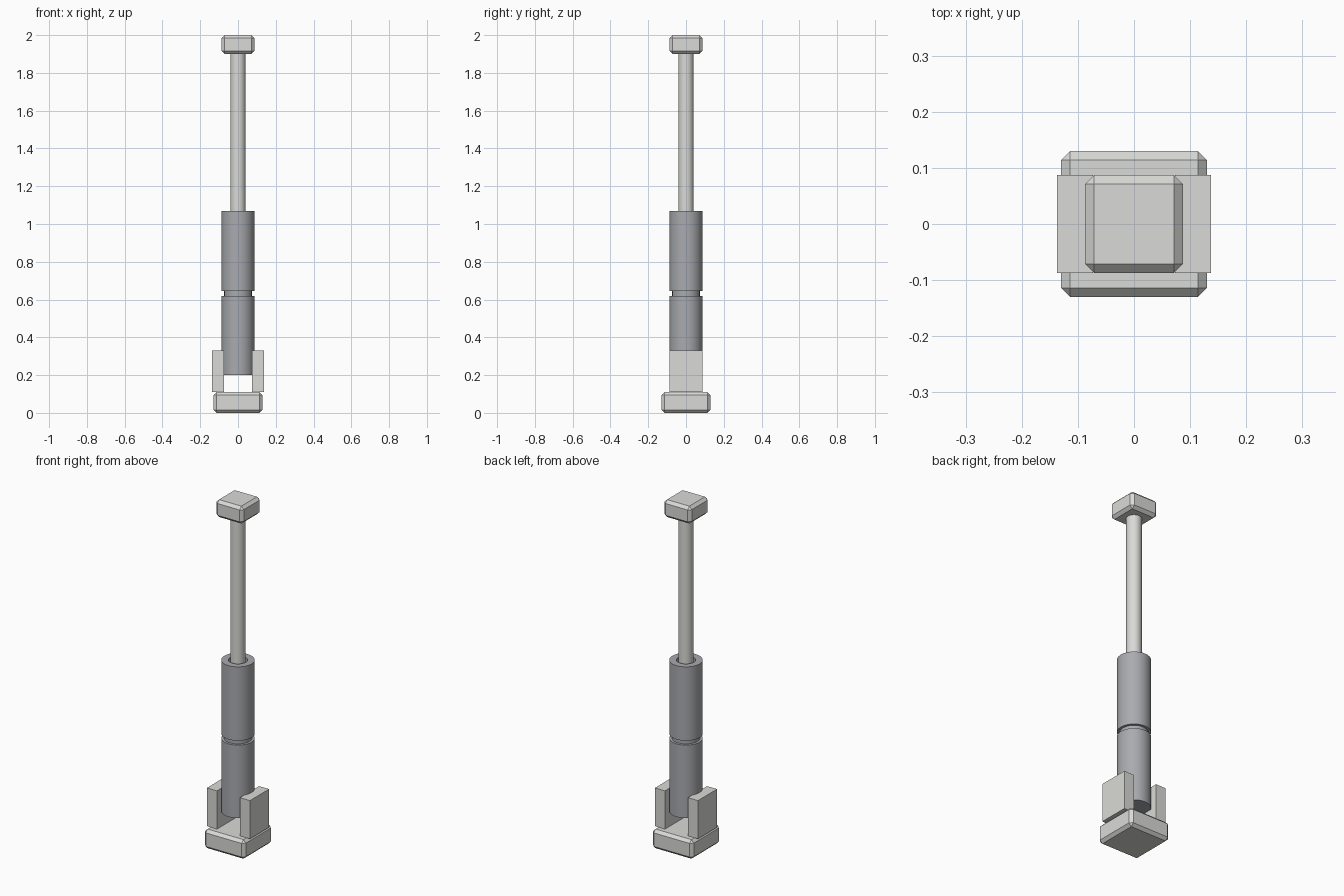
import bpy, math

cube = bpy.data.objects.get("Cube")
if cube:
    bpy.data.objects.remove(cube, do_unlink=True)


def make_material(name, rgb):
    m = bpy.data.materials.new(name)
    m.use_nodes = True
    color = (*rgb, 1)
    m.diffuse_color = color
    m.node_tree.nodes["Principled BSDF"].inputs["Base Color"].default_value = color
    return m


light_grey = make_material("light grey", (0.70, 0.70, 0.68))
steel_grey = make_material("steel grey", (0.40, 0.405, 0.43))


def block(name, x, half_x, half_y, z0, z1, bevel=0):
    """Box between two heights, with optional chamfered edges."""
    bpy.ops.mesh.primitive_cube_add(size=2, location=(x, 0, (z0 + z1) / 2))
    ob = bpy.context.object
    ob.name = name
    ob.scale = (half_x, half_y, (z1 - z0) / 2)
    bpy.ops.object.transform_apply(location=False, rotation=False, scale=True)
    ob.data.materials.append(light_grey)
    if bevel:
        mod = ob.modifiers.new("chamfer", "BEVEL")
        mod.width = bevel
        mod.segments = 1
    return ob


def lathe(name, profile, material, sides=32):
    """Closed turned part; the profile is (radius, height) from bottom to top."""
    verts, faces = [], []
    for r, z in profile:
        for i in range(sides):
            a = math.tau * i / sides
            verts.append((r * math.cos(a), r * math.sin(a), z))
    for k in range(len(profile) - 1):
        for i in range(sides):
            j = (i + 1) % sides
            faces.append((k * sides + i, k * sides + j,
                          (k + 1) * sides + j, (k + 1) * sides + i))
    last = (len(profile) - 1) * sides
    faces.append(tuple(reversed(range(sides))))
    faces.append(tuple(range(last, last + sides)))
    me = bpy.data.meshes.new(name)
    me.from_pydata(verts, [], faces)
    me.materials.append(material)
    ob = bpy.data.objects.new(name, me)
    bpy.context.collection.objects.link(ob)
    bpy.ops.object.select_all(action="DESELECT")
    ob.select_set(True)
    bpy.context.view_layer.objects.active = ob
    bpy.ops.object.shade_smooth_by_angle(angle=math.radians(30))
    return ob


# Foot with the two fork arms that hold the cylinder
block("base_foot", 0, 0.13, 0.13, 0, 0.11, 0.016)
for side, name in ((1, "left_fork_arm"), (-1, "right_fork_arm")):
    block(name, side * 0.105, 0.032, 0.087, 0.11, 0.33)

# Cylinder body with a groove at mid height and a bore at the top
R, NECK, BORE = 0.087, 0.073, 0.05
lathe("cylinder_body", [(R, 0.2), (R, 0.62), (NECK, 0.62), (NECK, 0.645),
                        (R, 0.645), (R, 1.07), (BORE, 1.07), (BORE, 0.95)], steel_grey)

# Sliding rod and its end block
lathe("piston_rod", [(0.04, 0.95), (0.04, 1.91)], light_grey)
block("rod_end_block", 0, 0.087, 0.087, 1.9, 2.0, 0.016)
